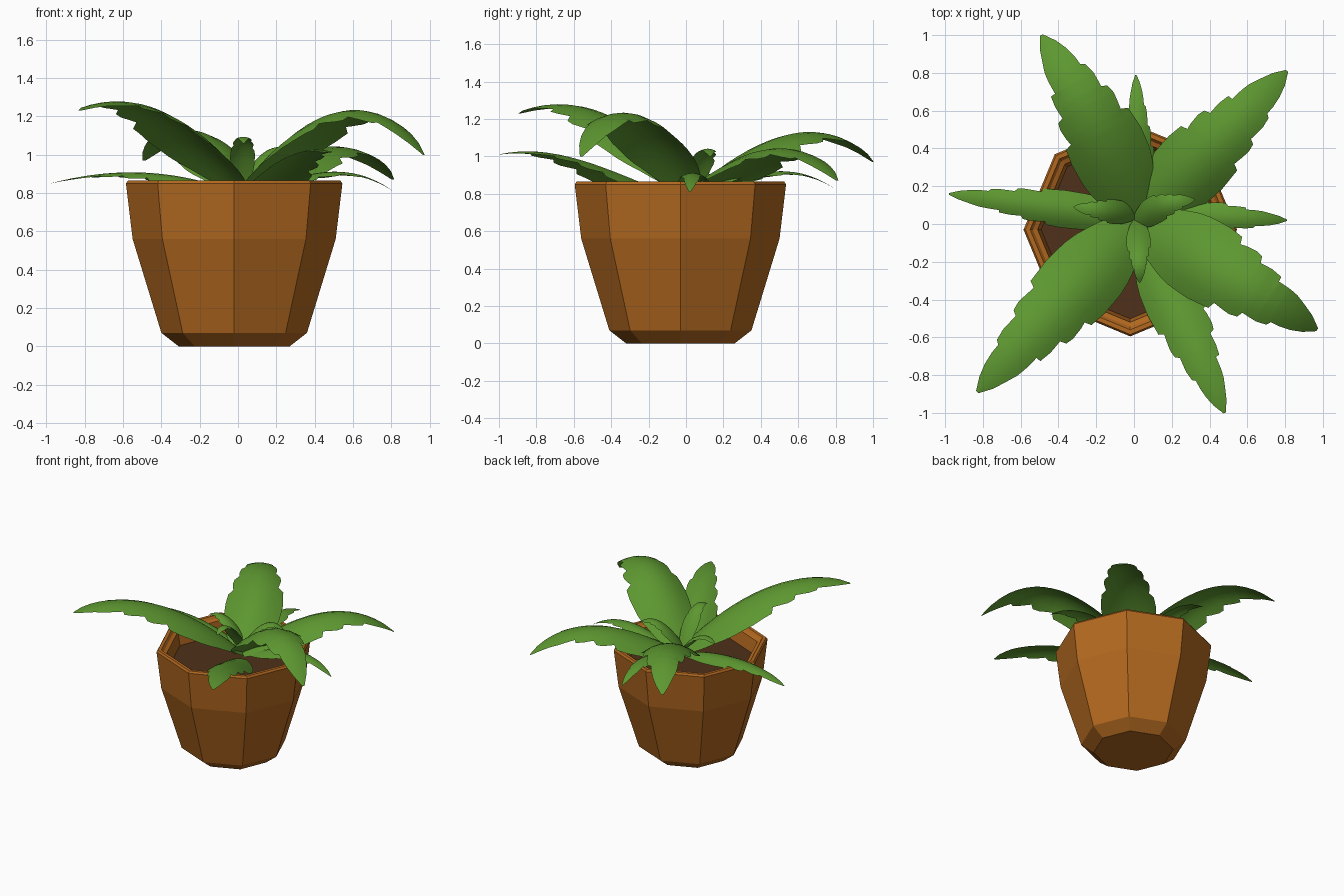
import bpy
import math
from mathutils import Vector

if "Cube" in bpy.data.objects:
    bpy.data.objects.remove(bpy.data.objects["Cube"])


def material(name, color):
    m = bpy.data.materials.new(name)
    m.diffuse_color = (*color, 1)
    m.use_nodes = True
    m.node_tree.nodes["Principled BSDF"].inputs["Base Color"].default_value = m.diffuse_color
    return m


CLAY = material("clay", (0.45, 0.14, 0.014))
SOIL = material("soil", (0.08, 0.03, 0.01))
GREEN = material("leaf_green", (0.11, 0.31, 0.03))


def add_mesh(name, verts, faces, mat, smooth=False):
    me = bpy.data.meshes.new(name)
    me.from_pydata(verts, [], faces)
    me.materials.append(mat)
    for p in me.polygons:
        p.use_smooth = smooth
    ob = bpy.data.objects.new(name, me)
    bpy.context.collection.objects.link(ob)
    return ob


CX, CY, SIDES = -0.02, -0.03, 8


def ring(r, z):
    return [(CX + r * math.cos(2 * math.pi * i / SIDES),
             CY + r * math.sin(2 * math.pi * i / SIDES), z) for i in range(SIDES)]


# Eight-sided pot: outer wall, rim, stepped inner wall
profile = [(0.29, 0), (0.38, 0.07), (0.53, 0.56), (0.565, 0.85), (0.555, 0.865),
           (0.53, 0.865), (0.515, 0.845), (0.49, 0.835), (0.47, 0.72)]
verts = [v for r, z in profile for v in ring(r, z)]
faces = [tuple(reversed(range(SIDES)))]
for k in range(len(profile) - 1):
    for i in range(SIDES):
        j = (i + 1) % SIDES
        a, b = k * SIDES, (k + 1) * SIDES
        faces.append((a + i, a + j, b + j, b + i))
add_mesh("pot", verts, faces, CLAY)
add_mesh("soil", ring(0.475, 0.73), [tuple(range(SIDES))], SOIL)

# Leaf width along its length, as a fraction of the half width
SHAPE = [(0, .3), (.12, .7), (.25, .95), (.38, 1), (.5, .93), (.7, .66),
         (.85, .43), (.95, .22), (1, .04)]
NOTCHES = {-1: (.46, .59, .72), 1: (.5, .64, .78)}


def width(t):
    for (t0, w0), (t1, w1) in zip(SHAPE, SHAPE[1:]):
        if t <= t1:
            return w0 + (w1 - w0) * (t - t0) / (t1 - t0)
    return SHAPE[-1][1]


def tooth(t, side):
    # edge steps inward just after each notch, then recovers
    for n in NOTCHES[side]:
        if n < t < n + .1:
            return 0.8 + 2 * (t - n)
    return 1.0


def height(t, zs):
    # cubic through four evenly spaced heights
    total = 0
    for i in range(4):
        term = zs[i]
        for j in range(4):
            if j != i:
                term *= (3 * t - j) / (i - j)
        total += term
    return total


def leaf(name, base, tip, half, zs, bend=0.0):
    b, e = Vector(base), Vector(tip)
    along = e - b
    side = Vector((along.y, -along.x)).normalized()
    ts = sorted(set([i / 18 for i in range(19)] +
                    [n + d for s in NOTCHES.values() for n in s for d in (0, .012)]))
    cols = (-1, -.65, -.3, 0, .3, .65, 1)
    vs, fs = [], []
    for t in ts:
        c = b + along * t + side * bend * 4 * t * (1 - t)
        for u in cols:
            s = tooth(t, int(u)) if abs(u) == 1 else 1
            w = half * width(t) * u * s
            p = c + side * w
            vs.append((p.x, p.y, height(t, zs) - 0.45 * w * w / half))
    n = len(cols)
    for r in range(len(ts) - 1):
        for k in range(n - 1):
            a = r * n + k
            fs.append((a, a + 1, a + n + 1, a + n))
    add_mesh(name, vs, fs, GREEN, True)


# Large arching leaves
leaf("large_leaf_back_left", (.03, .02), (-.49, 1.0), .21, (.8, 1.04, 1.13, .97), .03)
leaf("large_leaf_back_right", (.02, .02), (.81, .81), .2, (.79, .98, 1.04, .87))
leaf("large_leaf_front_left", (.02, .02), (-.83, -.89), .21, (.8, 1.12, 1.27, 1.23))
leaf("large_leaf_right", (.03, .02), (.97, -.56), .22, (.8, 1.13, 1.23, 1.0))
leaf("large_leaf_front", (.05, -.05), (.48, -1.0), .16, (.78, .91, 1.01, 1.01))

# Narrow low leaves
leaf("low_leaf_left", (.0, .03), (-.98, .16), .1, (.8, .89, .905, .85))
leaf("low_leaf_right", (.02, .06), (.81, .02), .09, (.78, .875, .91, .81))
leaf("low_leaf_back", (.04, .02), (.01, .79), .085, (.78, .88, .92, .83))

# Small upright centre leaves
leaf("centre_leaf_left", (.02, .05), (-.32, .09), .065, (.8, .95, 1.01, .98))
leaf("centre_leaf_right", (.0, .0), (.32, .13), .075, (.8, .97, 1.04, 1.0), -.03)
leaf("centre_leaf_front", (.02, .03), (.03, -.31), .065, (.8, 1.0, 1.09, 1.06))
